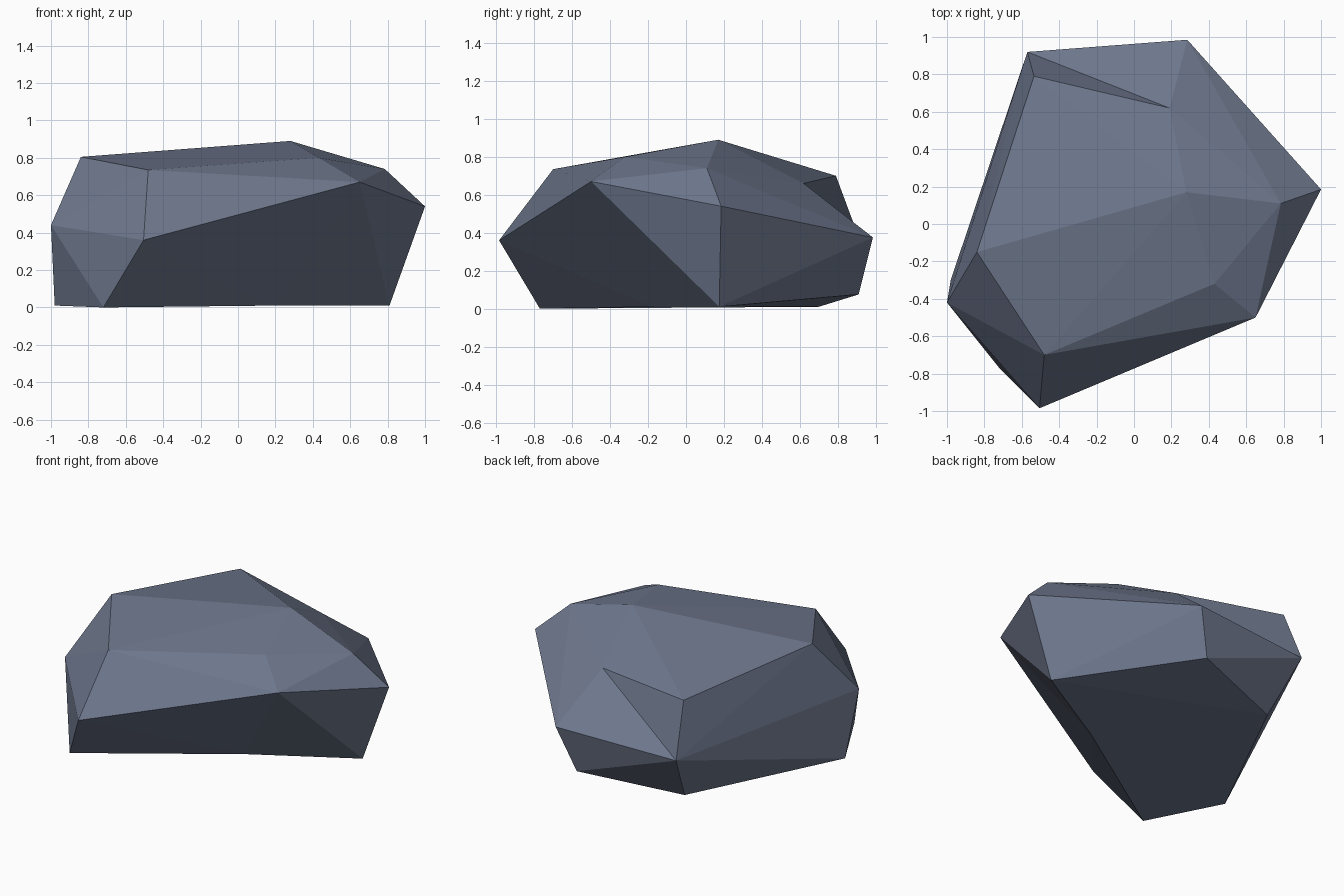
import bpy, bmesh
from mathutils import Vector

if "Cube" in bpy.data.objects:
    bpy.data.objects.remove(bpy.data.objects["Cube"])

# Rock corners, ring by ring (counter-clockwise seen from above)
points = {
    # foot
    'P4': (-.72, -.77, 0), 'P6': (.19, -.18, .01), 'P5': (.81, .175, .01),
    'P2': (.18, .91, .075), 'P1': (-.48, .70, .01), 'P3': (-.98, -.30, .01),
    # widest belt
    'E': (-.505, -.985, .36), 'D': (.65, -.50, .67), 'C': (1.0, .185, .54),
    'B': (.285, .985, .375), 'A': (-.57, .92, .35), 'F': (-1.0, -.42, .44),
    # shoulder and peak
    'H': (-.48, -.70, .735), 'I': (.43, -.32, .80), 'J': (.785, .11, .74),
    'L': (.19, .62, .66), 'M': (-.535, .79, .70), 'G': (-.84, -.15, .805),
    'K': (.28, .17, .89),
}
P = {k: Vector(p) for k, p in points.items()}
# Underside, crown around the peak, and the hollow at the back
facets = ['P3 P1 P5 P6 P4', 'P1 P2 P5',
          'K G H', 'K H I', 'K I J', 'K J L', 'K L M', 'K M G',
          'L A M', 'L B A']


# Split a four-cornered facet along the diagonal that bulges outward
def fold(a, b, c, d):
    normal = (P[b] - P[a]).cross(P[c] - P[a])
    if normal.dot(P[d] - P[a]) <= 0:
        return [f'{a} {b} {c}', f'{a} {c} {d}']
    return [f'{a} {b} {d}', f'{b} {c} {d}']


# Facets bridging two rings of equal length
def bridge(lower, upper):
    out = []
    for i in range(len(lower)):
        j = (i + 1) % len(lower)
        if (lower[i], upper[i]) != ('B', 'L'):  # hollow is given above
            out += fold(lower[i], lower[j], upper[j], upper[i])
    return out


foot = 'P4 P6 P5 P2 P1 P3'.split()
belt = 'E D C B A F'.split()
shoulder = 'H I J L M G'.split()
facets += bridge(foot, belt) + bridge(belt, shoulder)

# Rock body
bm = bmesh.new()
verts = {k: bm.verts.new(p) for k, p in P.items()}
for f in facets:
    bm.faces.new([verts[k] for k in f.split()])
bmesh.ops.recalc_face_normals(bm, faces=bm.faces)
mesh = bpy.data.meshes.new('rock')
bm.to_mesh(mesh)
bm.free()

# Slate colour
slate = bpy.data.materials.new('slate grey')
slate.diffuse_color = (.155, .185, .265, 1)
slate.use_nodes = True
slate.node_tree.nodes["Principled BSDF"].inputs["Base Color"].default_value = slate.diffuse_color
mesh.materials.append(slate)
rock = bpy.data.objects.new('rock', mesh)
bpy.context.collection.objects.link(rock)
